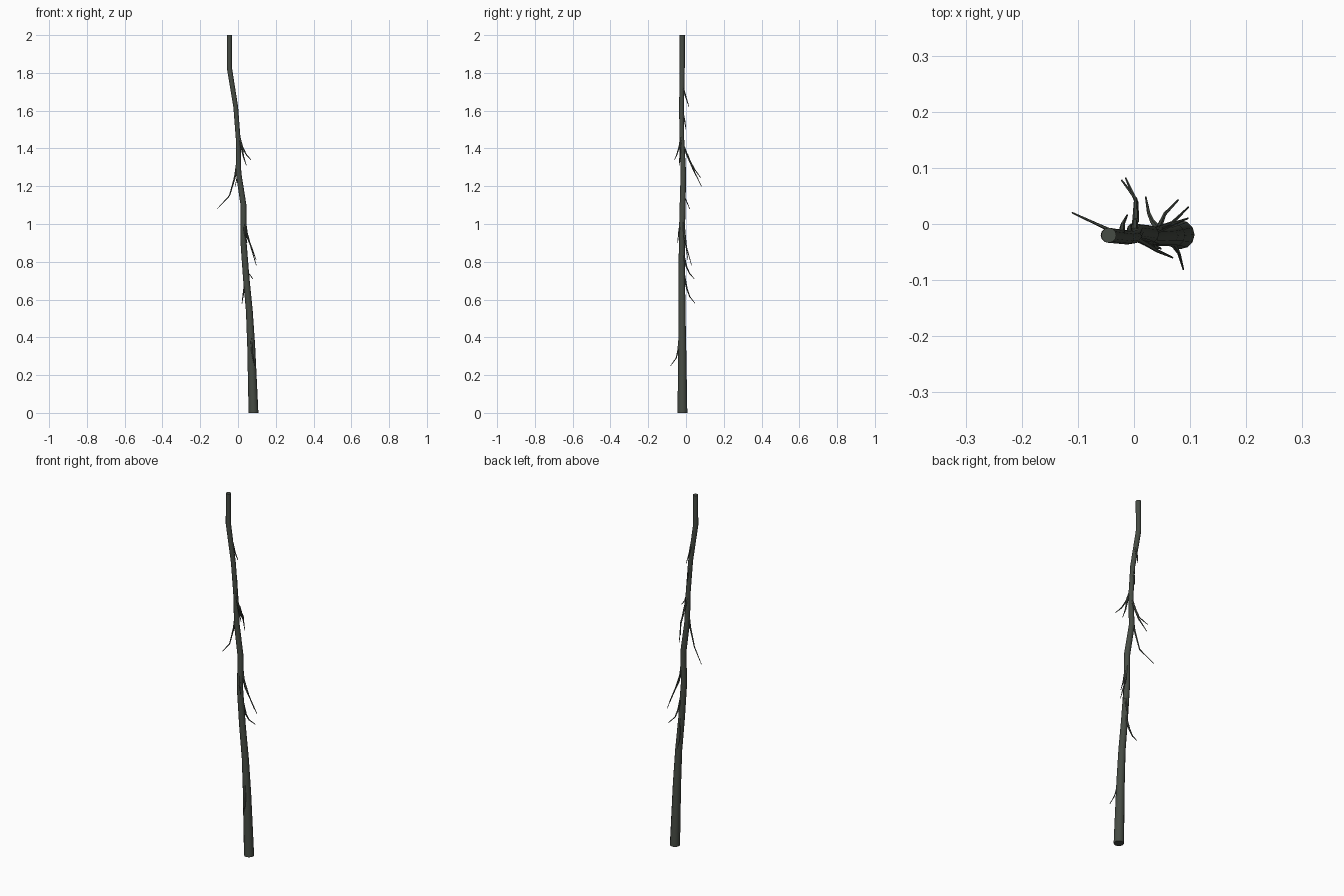
import bpy, bmesh, math
from mathutils import Vector

bark = bpy.data.materials.new("dark green grey bark")
bark.diffuse_color = (0.062, 0.072, 0.058, 1)


def tube(name, points, radii, sides, flat_ends=False):
    """Sweep a tapered ring along a path and cap both ends."""
    pts = [Vector(p) for p in points]
    bm = bmesh.new()
    rings = []
    for i, (p, r) in enumerate(zip(pts, radii)):
        t = (pts[min(i + 1, len(pts) - 1)] - pts[max(i - 1, 0)]).normalized()
        if flat_ends and i in (0, len(pts) - 1):
            t = Vector((0, 0, 1))
        u = Vector((0, 1, 0)).cross(t).normalized()
        v = t.cross(u)
        rings.append([bm.verts.new(p + r * (math.cos(a) * u + math.sin(a) * v))
                      for a in (2 * math.pi * k / sides for k in range(sides))])
    for a, b in zip(rings, rings[1:]):
        for k in range(sides):
            n = (k + 1) % sides
            bm.faces.new((a[k], a[n], b[n], b[k]))
    bm.faces.new(rings[0][::-1])
    bm.faces.new(rings[-1])
    bmesh.ops.recalc_face_normals(bm, faces=bm.faces)
    mesh = bpy.data.meshes.new(name)
    bm.to_mesh(mesh)
    bm.free()
    mesh.materials.append(bark)
    obj = bpy.data.objects.new(name, mesh)
    bpy.context.collection.objects.link(obj)
    bpy.ops.object.select_all(action='DESELECT')
    bpy.context.view_layer.objects.active = obj
    obj.select_set(True)
    bpy.ops.object.shade_smooth_by_angle(angle=math.radians(50))
    return obj


# Crooked trunk: x, y, z, radius
trunk = [(0.082, -0.019, 0, 0.026), (0.07, -0.02, 0.35, 0.021),
         (0.06, -0.021, 0.54, 0.018), (0.043, -0.022, 0.72, 0.017),
         (0.028, -0.022, 0.92, 0.016), (0.029, -0.018, 1.1, 0.0155),
         (0.003, -0.014, 1.27, 0.0145), (0.001, -0.022, 1.45, 0.0125),
         (-0.012, -0.024, 1.62, 0.0125), (-0.046, -0.02, 1.83, 0.0135),
         (-0.045, -0.02, 2.0, 0.0135)]
tube("trunk", [p[:3] for p in trunk], [p[3] for p in trunk], 12, True)

# Drooping twigs, each from the trunk to its tip
twigs = [
    [(-0.003, -0.016, 1.33), (-0.016, -0.015, 1.25), (-0.045, -0.01, 1.15), (-0.11, 0.02, 1.08)],
    [(0.004, -0.025, 1.47), (0.022, -0.035, 1.41), (0.042, -0.048, 1.37), (0.069, -0.06, 1.34)],
    [(0.015, -0.03, 1.43), (0.028, -0.032, 1.36), (0.044, -0.036, 1.31)],
    [(0.001, -0.012, 1.41), (0.002, 0.012, 1.35), (0.003, 0.045, 1.29), (-0.022, 0.078, 1.245)],
    [(0.003, 0.005, 1.37), (0.004, 0.04, 1.285), (-0.015, 0.082, 1.20)],
    [(-0.022, -0.016, 1.72), (-0.02, 0.0, 1.67), (-0.012, 0.016, 1.62)],
    [(-0.008, -0.016, 1.58), (-0.008, -0.006, 1.54), (-0.004, 0.0, 1.50)],
    [(0.032, -0.012, 1.06), (0.042, -0.008, 0.97), (0.068, 0.002, 0.88), (0.097, 0.03, 0.78)],
    [(0.036, -0.014, 1.02), (0.05, -0.008, 0.93), (0.074, 0.002, 0.87), (0.096, 0.01, 0.81)],
    [(0.042, -0.014, 0.84), (0.048, 0.002, 0.775), (0.055, 0.018, 0.74), (0.079, 0.043, 0.71)],
    [(0.046, -0.012, 0.74), (0.033, 0.004, 0.66), (0.026, 0.02, 0.615), (0.021, 0.048, 0.58)],
    [(0.069, -0.034, 0.40), (0.074, -0.042, 0.33), (0.08, -0.052, 0.29), (0.088, -0.081, 0.25)],
    [(0.032, -0.03, 1.0), (0.036, -0.039, 0.95), (0.048, -0.044, 0.90)],
]
for i, path in enumerate(twigs):
    n = len(path) - 1
    tube(f"twig_{i + 1}", path, [0.0062 - 0.0047 * k / n for k in range(n + 1)], 6)
